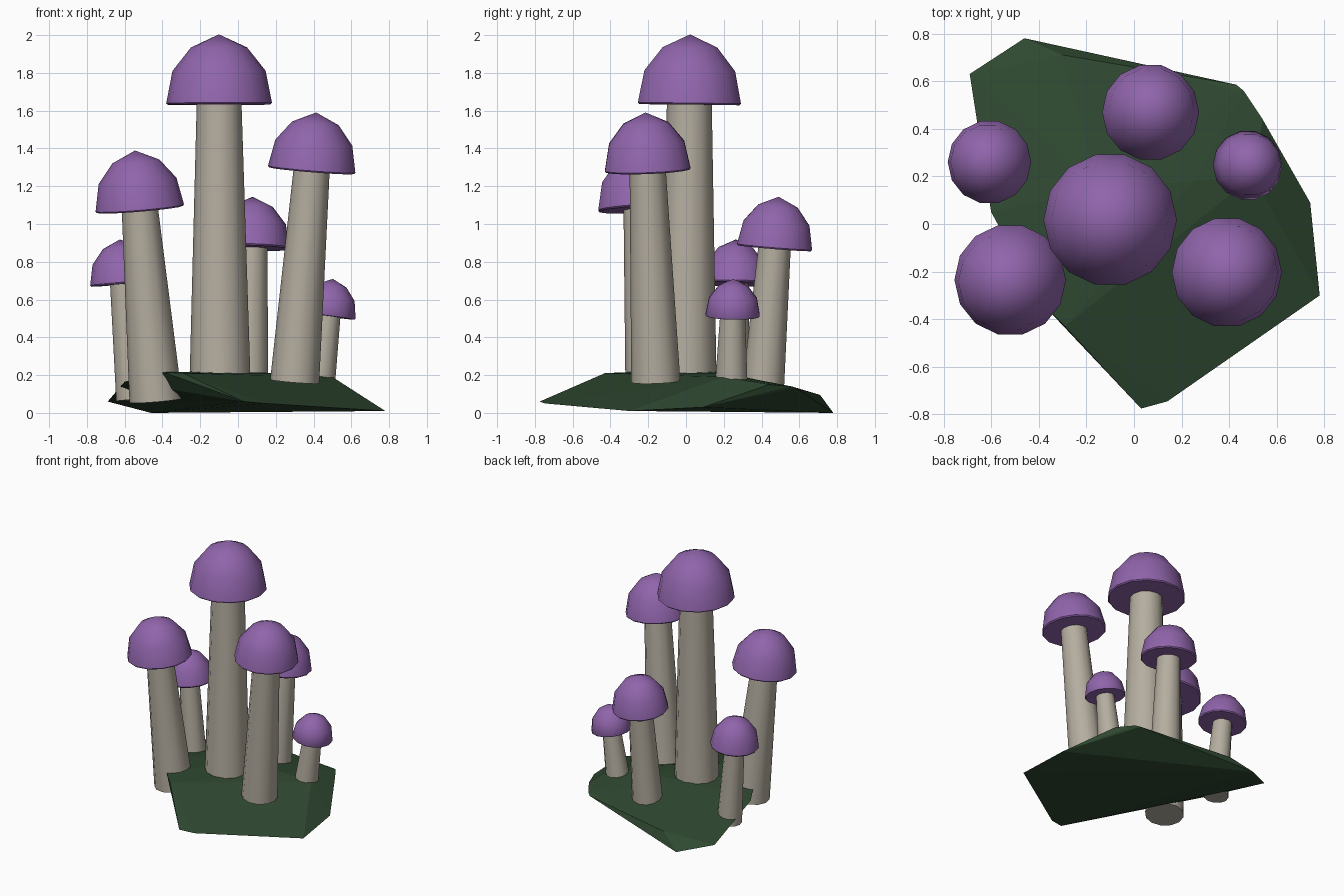
import bpy, bmesh, math
from mathutils import Vector

if "Cube" in bpy.data.objects:
    bpy.data.objects.remove(bpy.data.objects["Cube"])


def material(name, color):
    m = bpy.data.materials.new(name)
    m.diffuse_color = (*color, 1)
    m.use_nodes = True
    m.node_tree.nodes["Principled BSDF"].inputs["Base Color"].default_value = m.diffuse_color
    return m


purple = material("cap purple", (0.28, 0.13, 0.41))
cream = material("stem grey beige", (0.46, 0.42, 0.35))
green = material("moss green", (0.028, 0.065, 0.030))


def finish(name, bm, mat, smooth=None):
    bmesh.ops.recalc_face_normals(bm, faces=bm.faces)
    me = bpy.data.meshes.new(name)
    bm.to_mesh(me)
    bm.free()
    me.materials.append(mat)
    ob = bpy.data.objects.new(name, me)
    bpy.context.collection.objects.link(ob)
    if smooth:
        bpy.ops.object.select_all(action='DESELECT')
        ob.select_set(True)
        bpy.context.view_layer.objects.active = ob
        bpy.ops.object.shade_smooth_by_angle(angle=math.radians(smooth))
    return ob


def lathe(name, start, axis, profile, sides, mat, smooth):
    """Rings of (radius, height) along an axis; zero radius makes a point."""
    rot = Vector((0, 0, 1)).rotation_difference(axis)
    bm = bmesh.new()
    rings = []
    for r, h in profile:
        n = sides if r > 0 else 1
        rings.append([bm.verts.new(start + rot @ Vector((
            r * math.cos(math.tau * i / sides), r * math.sin(math.tau * i / sides), h)))
            for i in range(n)])
    for a, b in zip(rings, rings[1:]):
        for i in range(sides):
            j = (i + 1) % sides
            if len(b) == 1:
                bm.faces.new((a[i], a[j], b[0]))
            else:
                bm.faces.new((a[i], a[j], b[j], b[i]))
    bm.faces.new(rings[0][::-1])
    if len(rings[-1]) > 1:
        bm.faces.new(rings[-1])
    return finish(name, bm, mat, smooth)


def mushroom(name, base, top, r_base, r_top, r_cap):
    base, top = Vector(base), Vector(top)
    axis = (top - base).normalized()
    # tapered stem
    lathe(name + "_stem", base, axis,
          [(r_base, 0), (r_top, (top - base).length + 0.02)], 12, cream, 40)
    # domed cap with a closed underside
    h = r_cap * 1.3
    lathe(name + "_cap", top, axis,
          [(r_cap * 0.97, -0.008), (r_cap, 0), (r_cap * 0.88, h * 0.47),
           (r_cap * 0.53, h * 0.81), (0, h)], 14, purple, 40)


# mushrooms: base centre, cap rim centre, radii of base, stem top and cap
mushroom("centre_mushroom", (-0.095, 0.0, 0.15), (-0.10, 0.018, 1.64), 0.162, 0.118, 0.28)
mushroom("front_left_mushroom", (-0.435, -0.18, 0.065), (-0.52, -0.235, 1.085), 0.14, 0.095, 0.235)
mushroom("back_left_mushroom", (-0.555, 0.25, 0.07), (-0.607, 0.26, 0.69), 0.09, 0.07, 0.176)
mushroom("front_right_mushroom", (0.30, -0.16, 0.165), (0.39, -0.203, 1.29), 0.13, 0.095, 0.232)
mushroom("back_mushroom", (0.05, 0.41, 0.15), (0.07, 0.469, 0.88), 0.11, 0.085, 0.204)
mushroom("small_mushroom", (0.43, 0.24, 0.17), (0.477, 0.247, 0.52), 0.085, 0.065, 0.147)

# faceted mossy mound as the hull of a few corner points
corners = [
    (-0.69, 0.63, 0.06), (-0.46, 0.78, 0.0), (0.78, -0.30, 0.01),
    (0.03, -0.775, 0.06), (0.14, -0.745, 0.05), (0.74, 0.09, 0.03),
    (0.43, 0.585, 0.13), (0.46, 0.56, 0.14), (0.54, 0.44, 0.15),
    (-0.30, 0.71, 0.095), (0.50, 0.20, 0.19), (-0.39, -0.33, 0.215),
    (-0.29, -0.43, 0.21), (-0.60, 0.05, 0.165), (-0.15, 0.15, 0.22),
    (0.25, 0.18, 0.21)]
bm = bmesh.new()
for c in corners:
    bm.verts.new(c)
hull = bmesh.ops.convex_hull(bm, input=bm.verts)
loose = [v for v in bm.verts if not v.link_faces]
bmesh.ops.delete(bm, geom=loose, context='VERTS')
finish("mossy_mound", bm, green)
